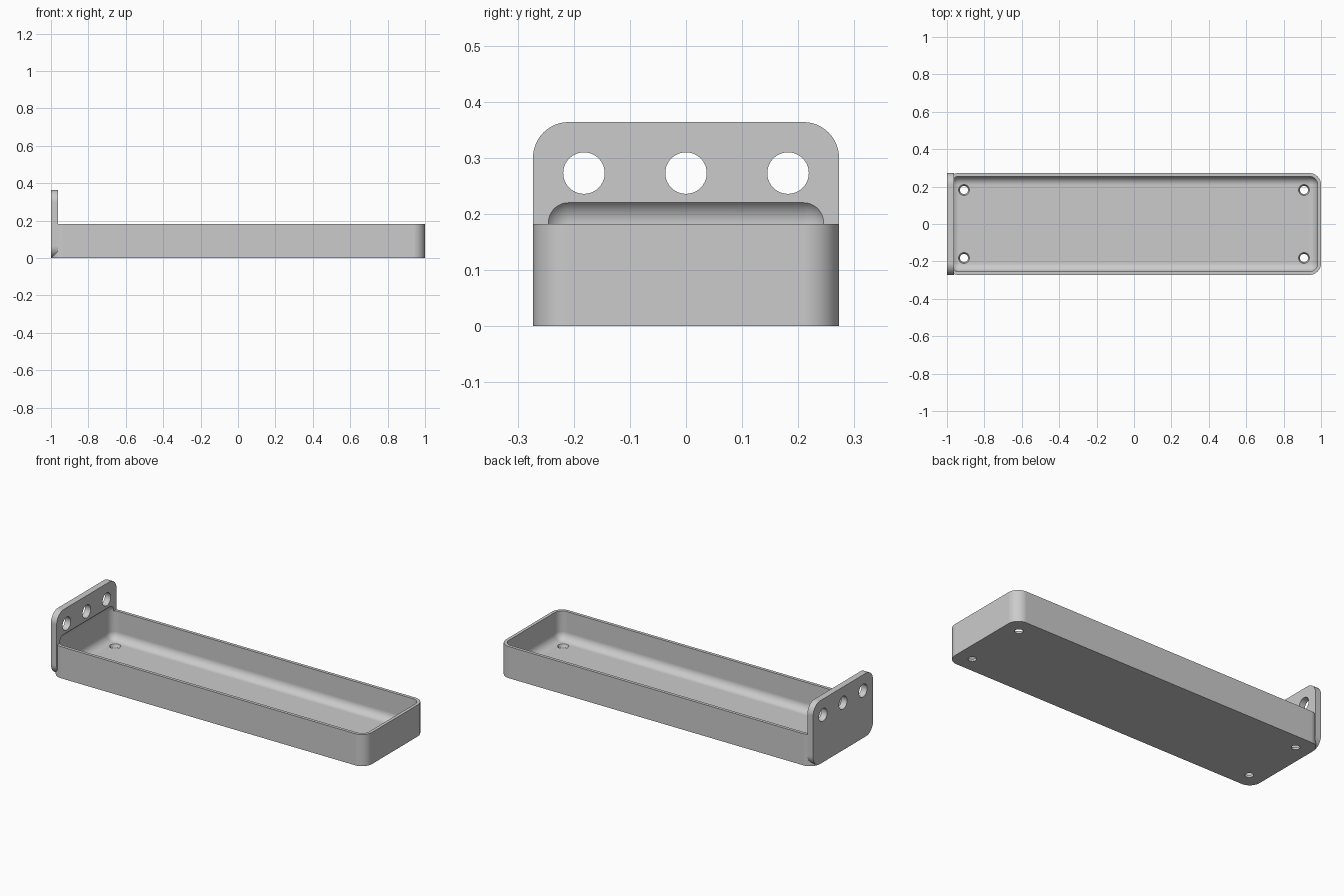
import bpy, bmesh, math
from mathutils import Matrix, Vector

if "Cube" in bpy.data.objects:
    bpy.data.objects.remove(bpy.data.objects["Cube"], do_unlink=True)

MM = 2 / 110                       # the tray is 110 units long in its own measure
LENGTH, WIDTH, HEIGHT = 110 * MM, 30 * MM, 10 * MM
WALL, PLATE, PLATE_TOP = MM, 2 * MM, 20 * MM
INNER_R = 2.5 * MM
OUTER_R = INNER_R + WALL

grey = bpy.data.materials.new("plain grey")
grey.use_nodes = True
grey.diffuse_color = (0.6, 0.6, 0.6, 1)
grey.node_tree.nodes["Principled BSDF"].inputs["Base Color"].default_value = (0.6, 0.6, 0.6, 1)


def add_object(name, bm):
    bmesh.ops.recalc_face_normals(bm, faces=bm.faces)
    mesh = bpy.data.meshes.new(name)
    bm.to_mesh(mesh)
    bm.free()
    mesh.materials.append(grey)
    obj = bpy.data.objects.new(name, mesh)
    bpy.context.collection.objects.link(obj)
    return obj


def rounded_box(name, low, high, radius, axis=None):
    """Box with the edges along one axis rounded, or all edges if axis is None."""
    low, high = Vector(low), Vector(high)
    bm = bmesh.new()
    bmesh.ops.create_cube(bm, size=1)
    for v in bm.verts:
        v.co = (low + high) / 2 + v.co * (high - low)
    edges = [e for e in bm.edges if axis is None
             or abs((e.verts[0].co - e.verts[1].co)[axis]) > 1e-5]
    bmesh.ops.bevel(bm, geom=edges, offset=radius, segments=12, profile=0.5,
                    affect='EDGES', clamp_overlap=True)
    return add_object(name, bm)


def hole_cutter(name, centre, r_low, r_high, depth, turn=None):
    bm = bmesh.new()
    matrix = Matrix.Translation(centre) @ (turn or Matrix.Identity(4))
    bmesh.ops.create_cone(bm, cap_ends=True, segments=40, radius1=r_low,
                          radius2=r_high, depth=depth, matrix=matrix)
    return add_object(name, bm)


def combine(target, other, operation):
    mod = target.modifiers.new(operation.title(), 'BOOLEAN')
    mod.operation, mod.solver, mod.object = operation, 'EXACT', other
    bpy.context.view_layer.objects.active = target
    bpy.ops.object.modifier_apply(modifier=mod.name)
    bpy.data.objects.remove(other, do_unlink=True)


# Tray body joined to the upright mounting plate
x, y = LENGTH / 2, WIDTH / 2
tray = rounded_box("tray_with_mounting_plate", (-x, -y, 0), (x, y, HEIGHT), OUTER_R, axis=2)
plate = rounded_box("mounting_plate", (-x, -y, 0), (-x + PLATE, y, PLATE_TOP), OUTER_R, axis=0)
combine(tray, plate, 'UNION')

# Rounded hollow, which also bites a shallow recess into the plate
hollow = rounded_box("hollow_cutter", (-x + WALL, -y + WALL, WALL),
                     (x - WALL, y - WALL, 12.6 * MM), INNER_R)
combine(tray, hollow, 'DIFFERENCE')

# Tapered screw holes in the floor, one near each corner
for sx in (-1, 1):
    for sy in (-1, 1):
        cutter = hole_cutter("floor_hole_cutter", (sx * 50 * MM, sy * 10 * MM, WALL / 2),
                             0.018, 0.033, 2 * WALL)
        combine(tray, cutter, 'DIFFERENCE')

# Row of three holes through the plate
sideways = Matrix.Rotation(math.pi / 2, 4, 'Y')
for i in (-1, 0, 1):
    cutter = hole_cutter("plate_hole_cutter", (-x + PLATE / 2, i * 10 * MM, 15 * MM),
                         0.037, 0.037, 3 * PLATE, sideways)
    combine(tray, cutter, 'DIFFERENCE')

# Smooth fillets with crisp edges and flat large faces
bpy.ops.object.select_all(action='DESELECT')
tray.select_set(True)
bpy.context.view_layer.objects.active = tray
bpy.ops.object.shade_smooth_by_angle(angle=math.radians(30))
weighted = tray.modifiers.new("Weighted Normal", 'WEIGHTED_NORMAL')
weighted.keep_sharp = True
